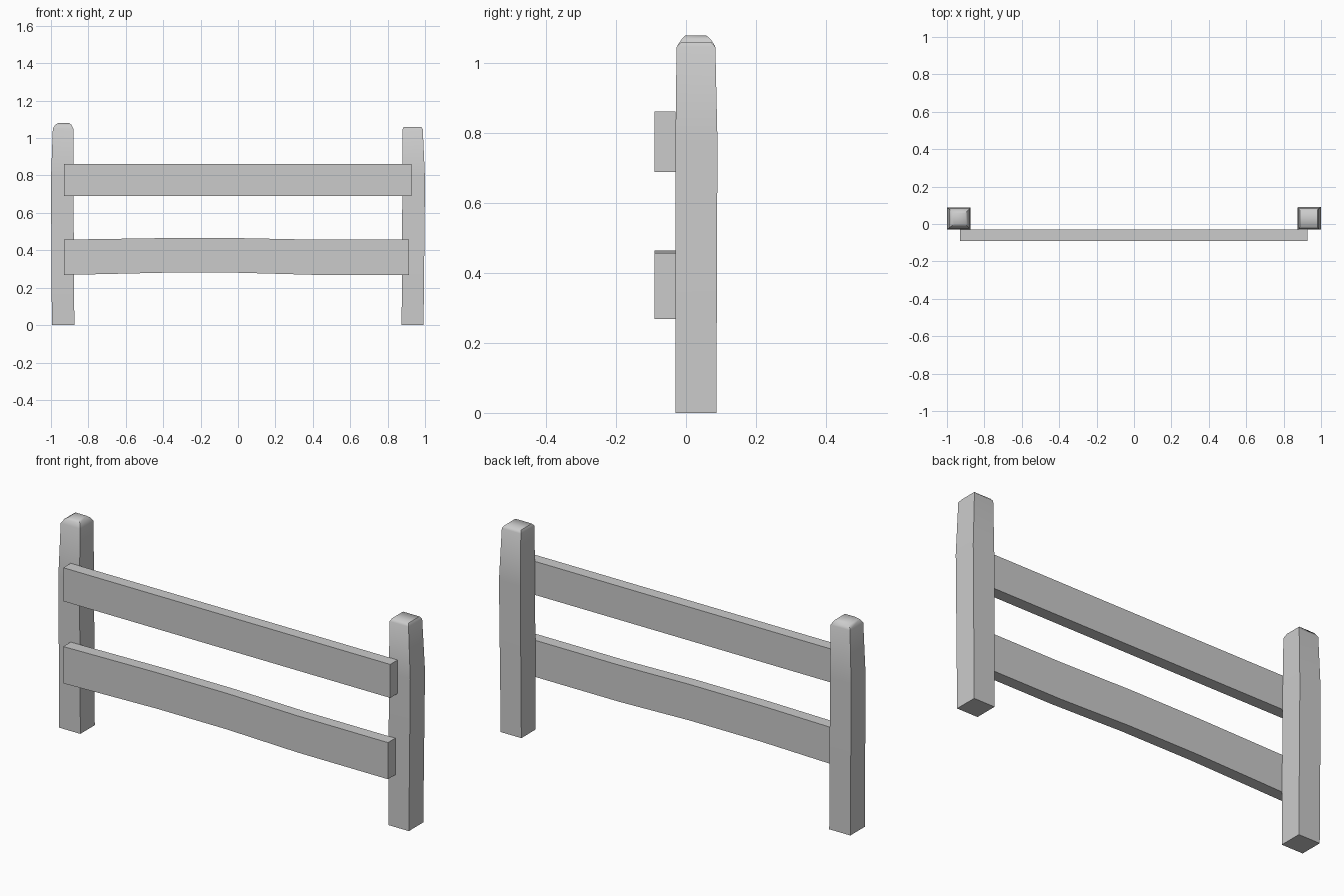
import bpy
import bmesh
import math

if "Cube" in bpy.data.objects:
    bpy.data.objects.remove(bpy.data.objects["Cube"])


def loft(name, rings, smooth=False):
    """Skin a chain of four-cornered rings and cap both ends."""
    bm = bmesh.new()
    loops = [[bm.verts.new(p) for p in ring] for ring in rings]
    for a, b in zip(loops, loops[1:]):
        for i in range(4):
            j = (i + 1) % 4
            bm.faces.new((a[i], a[j], b[j], b[i]))
    bm.faces.new(loops[0][::-1])
    bm.faces.new(loops[-1])
    bmesh.ops.recalc_face_normals(bm, faces=bm.faces[:])
    mesh = bpy.data.meshes.new(name)
    bm.to_mesh(mesh)
    bm.free()
    obj = bpy.data.objects.new(name, mesh)
    bpy.context.collection.objects.link(obj)
    if smooth:
        bpy.ops.object.select_all(action='DESELECT')
        obj.select_set(True)
        bpy.context.view_layer.objects.active = obj
        bpy.ops.object.shade_smooth_by_angle(angle=math.radians(50))
    return obj


def post(name, sections):
    # each section: height, x range, y range
    loft(name, [[(x0, y0, z), (x1, y0, z), (x1, y1, z), (x0, y1, z)]
                for z, x0, x1, y0, y1 in sections], True)


def rail(name, sections, y0=-0.09, y1=-0.03):
    # each section: x, bottom height, top height
    loft(name, [[(x, y0, b), (x, y1, b), (x, y1, t), (x, y0, t)]
                for x, b, t in sections])


# Hand-hewn posts with worn tops
post("left_post", [
    (0.00, -0.995, -0.875, -0.03, 0.087),
    (0.78, -1.000, -0.880, -0.03, 0.088),
    (1.05, -0.990, -0.880, -0.025, 0.083),
    (1.07, -0.978, -0.890, -0.012, 0.070),
    (1.08, -0.962, -0.902, -0.002, 0.058)])
post("right_post", [
    (0.00, 0.875, 0.992, -0.03, 0.087),
    (0.78, 0.879, 1.000, -0.03, 0.090),
    (1.047, 0.880, 0.988, -0.027, 0.084),
    (1.06, 0.887, 0.980, -0.015, 0.073)])

# Rails nailed to the front, the lower one slightly bowed
rail("upper_rail", [(-0.93, 0.69, 0.862), (0.928, 0.69, 0.862)])
rail("lower_rail", [
    (-0.93, 0.268, 0.457), (-0.40, 0.28, 0.465), (0.0, 0.28, 0.465),
    (0.40, 0.269, 0.457), (0.915, 0.269, 0.457)])
